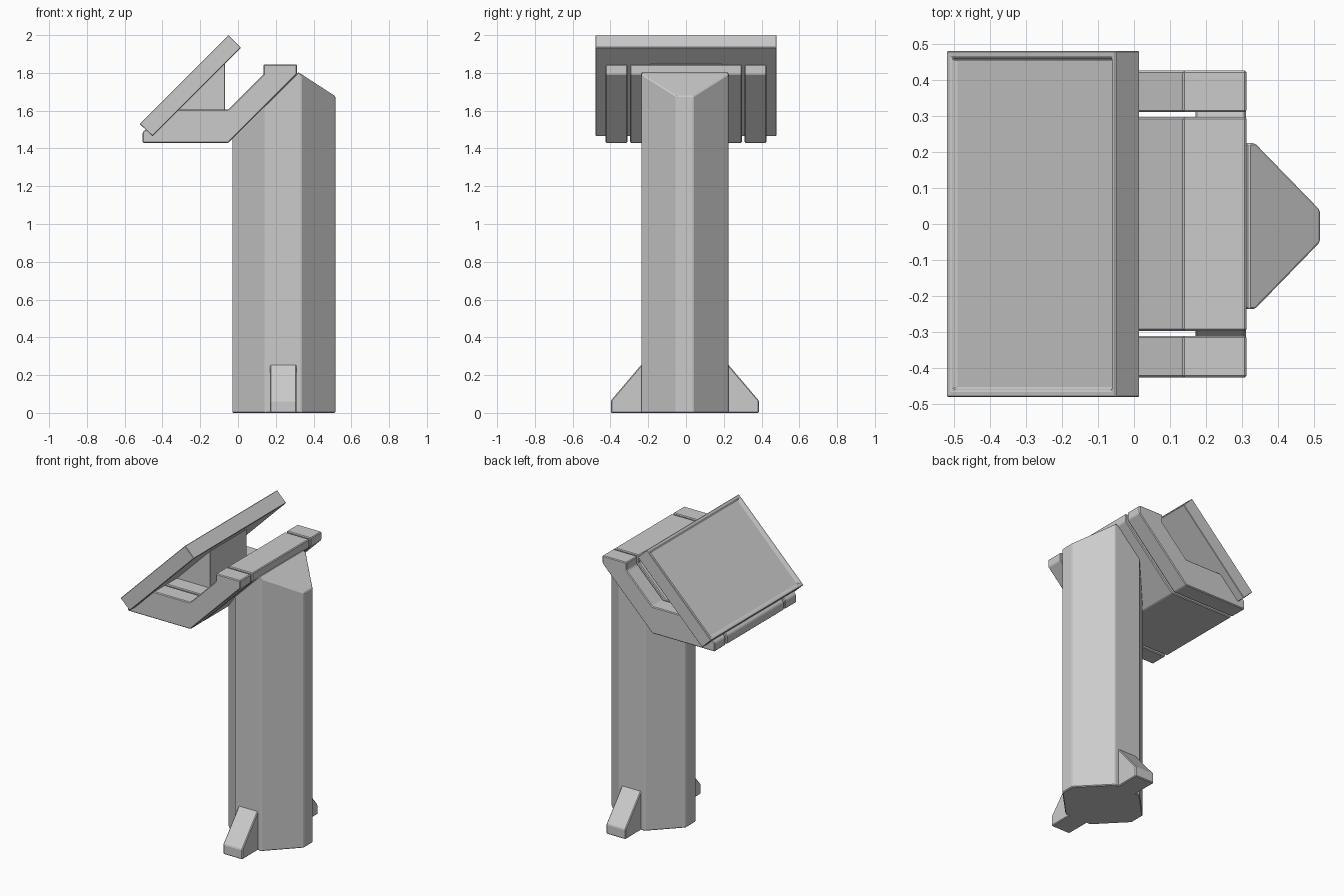
import bpy, bmesh
from mathutils import Vector

if "Cube" in bpy.data.objects:
    bpy.data.objects.remove(bpy.data.objects["Cube"])


def finish(bm, name, bevel=0.005):
    bmesh.ops.recalc_face_normals(bm, faces=bm.faces[:])
    mesh = bpy.data.meshes.new(name)
    bm.to_mesh(mesh)
    bm.free()
    ob = bpy.data.objects.new(name, mesh)
    bpy.context.collection.objects.link(ob)
    mod = ob.modifiers.new("edge_bevel", 'BEVEL')
    mod.width = bevel
    mod.segments = 1
    mod.limit_method = 'ANGLE'
    return ob


def prism(points, offset):
    """Extrude a closed outline of 3D points along an offset."""
    bm = bmesh.new()
    face = bm.faces.new([bm.verts.new(p) for p in points])
    new = bmesh.ops.extrude_face_region(bm, geom=[face], use_keep_orig=True)["geom"]
    bmesh.ops.translate(bm, vec=offset,
                        verts=[v for v in new if isinstance(v, bmesh.types.BMVert)])
    return bm


def side_slab(name, profile, y0, y1, bevel=0.005):
    """Side profile (x, z) extruded from y0 to y1."""
    return finish(prism([(x, y0, z) for x, z in profile], (0, y1 - y0, 0)), name, bevel)


def cut(bm, co, normal):
    """Slice off everything on the normal side and cap it."""
    geom = bm.verts[:] + bm.edges[:] + bm.faces[:]
    res = bmesh.ops.bisect_plane(bm, geom=geom, plane_co=co, plane_no=normal,
                                 clear_outer=True)
    edges = [e for e in res["geom_cut"] if isinstance(e, bmesh.types.BMEdge)]
    bmesh.ops.holes_fill(bm, edges=edges)


YC = -0.006  # column centre line

# Octagonal column with a sloped roof, cut at 45 degrees under the bracket
half = [(-0.03, 0.05), (0.145, 0.23), (0.335, 0.23), (0.515, 0.045)]
outline = half + [(x, -y) for x, y in reversed(half)]
bm = prism([(x, y + YC, 0) for x, y in outline], (0, 0, 1.9))
cut(bm, Vector((0.325, 0, 1.8)), Vector((0.12, 0, 0.185)))
cut(bm, Vector((0.0, 0, 1.485)), Vector((-1, 0, 1)))
finish(bm, "column")

# Feet on both sides
for side, label in ((-1, "front"), (1, "back")):
    prof = [(0.18, 0), (0.392, 0), (0.392, 0.065), (0.228, 0.258), (0.18, 0.258)]
    bm = prism([(0.17, side * y + YC, z) for y, z in prof], (0.14, 0, 0))
    finish(bm, label + "_foot")

# Bent bracket: wide middle and two outer strips with narrow gaps
bracket = [(-0.505, 1.43), (-0.05, 1.43), (0.312, 1.792), (0.312, 1.845),
           (0.135, 1.845), (0.135, 1.793), (-0.052, 1.606), (-0.384, 1.606),
           (-0.505, 1.485)]
for name, y0, y1 in (("bracket_middle", -0.296, 0.296),
                     ("bracket_front", -0.425, -0.31),
                     ("bracket_back", 0.31, 0.425)):
    side_slab(name, bracket, y0, y1)

# Wedge holding the screen
side_slab("screen_support", [(-0.34, 1.595), (-0.07, 1.595), (-0.07, 1.865)],
          -0.19, 0.19, 0.002)

# Tilted screen with a recessed display
bm = prism([(x, -0.48, z) for x, z in
            ((-0.52, 1.53), (-0.453, 1.465), (0.016, 1.934), (-0.05, 2.0))],
           (0, 0.96, 0))
bmesh.ops.recalc_face_normals(bm, faces=bm.faces[:])
up = Vector((-1, 0, 1)).normalized()
top = max(bm.faces, key=lambda f: f.normal.dot(up))
bmesh.ops.inset_region(bm, faces=[top], thickness=0.024)
bmesh.ops.inset_region(bm, faces=[top], thickness=0.012, depth=-0.014)
finish(bm, "screen", 0.003)
